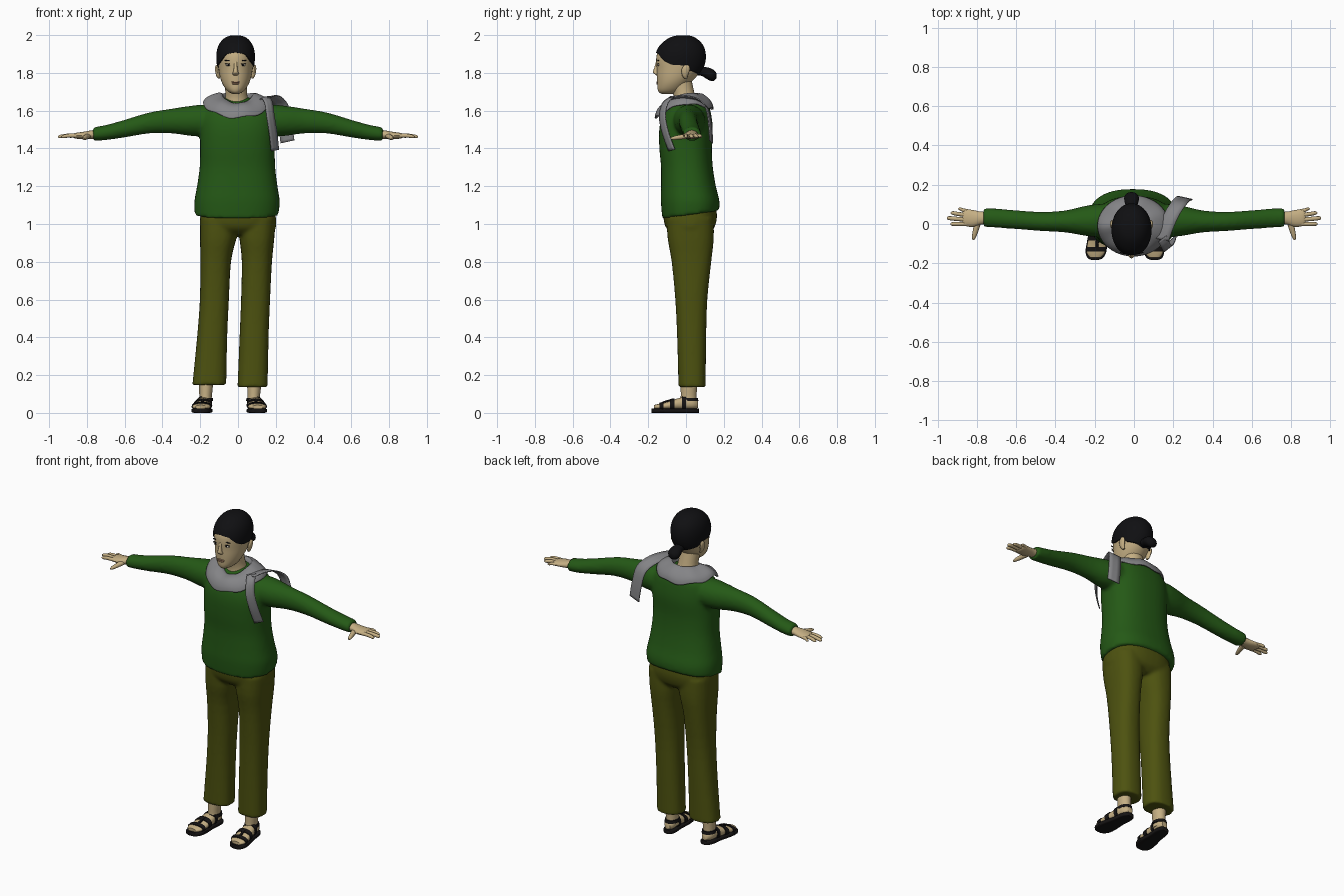
import bpy, bmesh, math
from mathutils import Vector

def material(name, rgb):
    m = bpy.data.materials.new(name)
    m.diffuse_color = (*rgb, 1)
    return m

SKIN = material("skin", (0.56, 0.43, 0.23))
GREEN = material("sweater green", (0.018, 0.10, 0.008))
OLIVE = material("trouser olive", (0.075, 0.085, 0.005))
GREY = material("scarf grey", (0.23, 0.23, 0.24))
BLACK = material("hair black", (0.005, 0.005, 0.006))
SOLE = material("sandal black", (0.008, 0.007, 0.007))
LIP = material("lip", (0.38, 0.22, 0.13))
WHITE = material("eye white", (0.5, 0.47, 0.42))

def densify(rows, k):
    """Catmull-Rom resampling of a table of tuples."""
    out = []
    for i in range(len(rows) - 1):
        a, b, c, d = (rows[max(i - 1, 0)], rows[i], rows[i + 1], rows[min(i + 2, len(rows) - 1)])
        for j in range(k):
            t = j / k
            out.append(tuple(0.5 * (2 * q + (r - p) * t + (2 * p - 5 * q + 4 * r - s) * t * t
                       + (3 * q - p - 3 * r + s) * t ** 3) for p, q, r, s in zip(a, b, c, d)))
    return out + [tuple(rows[-1])]

def lookup(table, key):
    """Linear interpolation in a table sorted by its first column."""
    for a, b in zip(table, table[1:]):
        if key <= b[0]:
            t = max(0, (key - a[0]) / (b[0] - a[0]))
            return [p + (q - p) * t for p, q in zip(a, b)]
    return list(table[-1])

def grid(bm, rows, closed=True, caps=True):
    vs = [[bm.verts.new(p) for p in r] for r in rows]
    n = len(vs[0])
    for a, b in zip(vs, vs[1:]):
        for i in range(n if closed else n - 1):
            j = (i + 1) % n
            bm.faces.new((a[i], a[j], b[j], b[i]))
    if caps:
        bm.faces.new(vs[0])
        bm.faces.new(vs[-1])

def tube(bm, rows, axis="z", n=24, p=2.0, k=3, side=1, caps=True):
    """Loft of superellipse rings (x, y, z, a, b) across the given axis."""
    rings = []
    for x, y, z, a, b in densify(rows, k):
        ring = []
        for i in range(n):
            t = 2 * math.pi * i / n
            c, s = math.cos(t), math.sin(t)
            u = a * math.copysign(abs(c) ** (2 / p), c)
            v = b * math.copysign(abs(s) ** (2 / p), s)
            d = {"z": (u, v, 0), "x": (0, u, v), "y": (u, 0, v)}[axis]
            ring.append(((x + d[0]) * side, y + d[1], z + d[2]))
        rings.append(ring)
    grid(bm, rings, caps=caps)

def finish(name, bm, mat, voxel=0, solid=0, angle=50):
    bmesh.ops.recalc_face_normals(bm, faces=bm.faces)
    me = bpy.data.meshes.new(name)
    bm.to_mesh(me)
    bm.free()
    me.materials.append(mat)
    me.shade_smooth()
    me.set_sharp_from_angle(angle=math.radians(angle))
    ob = bpy.data.objects.new(name, me)
    bpy.context.scene.collection.objects.link(ob)
    if voxel:
        r = ob.modifiers.new("blend", "REMESH")
        r.mode, r.voxel_size, r.use_smooth_shade = "VOXEL", voxel, True
        s = ob.modifiers.new("smooth", "SMOOTH")
        s.factor, s.iterations = 0.5, 4
    if solid:
        s = ob.modifiers.new("thickness", "SOLIDIFY")
        s.thickness, s.offset = solid, 0
    return ob

# Sweater: torso and both sleeves blended together
bm = bmesh.new()
tube(bm, [(-.008, .025, 1.05, .222, .15), (-.005, .022, 1.12, .226, .155), (-.004, .013, 1.2, .213, .145),
          (-.003, .005, 1.3, .2, .137), (-.003, -.002, 1.4, .198, .139), (0, 0, 1.5, .2, .142),
          (0, .005, 1.57, .195, .13), (0, .015, 1.62, .17, .108), (-.005, .02, 1.655, .11, .075),
          (-.005, .015, 1.67, .06, .05)], n=40, p=2.4)
for v in bm.verts:                       # hem rises towards the back
    if v.co.z < 1.12:
        v.co.z += .14 * (v.co.y - .03) * (1.12 - v.co.z) / .07
for side in (1, -1):
    tube(bm, [(.1, .015, 1.54, .085, .085), (.18, .017, 1.547, .085, .085), (.25, .016, 1.546, .076, .08),
              (.35, .013, 1.545, .056, .066), (.47, .013, 1.535, .049, .056), (.6, .022, 1.505, .048, .047),
              (.7, .03, 1.484, .049, .04), (.768, .032, 1.476, .047, .037)], axis="x", side=side)
finish("sweater", bm, GREEN, voxel=.011)

# Trousers: hips and two legs blended together
bm = bmesh.new()
tube(bm, [(0, .022, 1.1, .19, .135), (0, .022, 1.04, .2, .142), (0, .022, .98, .2, .128),
          (0, .024, .945, .18, .09)], n=40, p=2.4)
tube(bm, [(-.1, .022, 1.03, .1, .125), (-.106, .025, .92, .095, .122), (-.118, .029, .8, .081, .105),
          (-.125, .028, .6, .077, .085), (-.137, .03, .4, .08, .077), (-.152, .032, .148, .09, .072)], p=2.4)
tube(bm, [(.1, .022, 1.03, .1, .125), (.1, .025, .92, .092, .122), (.1, .029, .8, .08, .105),
          (.093, .028, .6, .077, .085), (.085, .03, .4, .077, .077), (.077, .032, .136, .08, .072)], p=2.4)
finish("trousers", bm, OLIVE, voxel=.01)

# Hands: palm, four fingers and thumb
for side, word in ((1, "left"), (-1, "right")):
    bm = bmesh.new()
    tube(bm, [(.74, .032, 1.476, .03, .025), (.78, .03, 1.473, .033, .022), (.82, .028, 1.469, .043, .019),
              (.86, .033, 1.467, .043, .015), (.872, .033, 1.467, .036, .009)], axis="x", n=16, side=side)
    for y0, x1, y1, r in ((.066, .895, .077, .009), (.045, .933, .056, .0105), (.022, .953, .03, .011), (0, .935, .0, .0105)):
        tube(bm, [(.845, y0, 1.467, r, r), ((.85 + x1) / 2, (y0 + y1) / 2, 1.468, r, r),
                  (x1 - .01, y1, 1.463, r * .9, r * .85), (x1, y1, 1.462, r * .3, r * .3)], axis="x", n=10, side=side)
    tube(bm, [(.795, .01, 1.466, .018, .014), (.805, -.03, 1.46, .015, .013), (.814, -.065, 1.455, .011, .01),
              (.818, -.082, 1.453, .004, .004)], axis="y", n=10, side=side)
    finish(word + "_hand", bm, SKIN)

# Feet, ankles and sandals
FOOT = [(-.17, .031, .028, .01), (-.145, .033, .047, .015), (-.1, .038, .048, .02), (-.05, .046, .042, .029),
        (0, .052, .037, .034), (.04, .05, .034, .03), (.064, .045, .018, .018)]
for word, hx, tx in (("left", .083, .104), ("right", -.172, -.197)):
    fx = lambda y: hx + (tx - hx) * (.06 - y) / .23
    bm = bmesh.new()
    tube(bm, [(fx(y), y, z, a, b) for y, z, a, b in FOOT], axis="y", n=20, p=2.3)
    tube(bm, [(hx, .012, .04, .036, .045), (hx, .014, .08, .033, .042), (hx + .002, .015, .13, .036, .043),
              (hx + .004, .018, .2, .04, .046)])
    finish(word + "_foot", bm, SKIN)
    bm = bmesh.new()
    tube(bm, [(fx(y), y, .012, a, .012) for y, a in ((-.182, .02), (-.172, .04), (-.14, .053), (-.09, .051),
              (-.03, .042), (.03, .04), (.06, .03), (.07, .016))], axis="y", p=5)
    for y0, y1 in ((-.14, -.118), (-.085, -.06), (-.02, .0)):     # straps over the instep
        tube(bm, [(fx(y), y, z, a + .005, b + .005) for y, z, a, b in (lookup(FOOT, y0), lookup(FOOT, y1))],
             axis="y", p=2.3, k=2)
    tube(bm, [(hx, .016, .062, .041, .05), (hx, .016, .08, .038, .047)], k=1)   # heel strap
    tube(bm, [(fx(-.1), -.125, .053, .008, .007), (fx(-.06), -.065, .071, .008, .007)], axis="y", n=8, k=1)
    finish(word + "_sandal", bm, SOLE, angle=40)

# Head: rows of (z, front y, back y, half width)
HX = -.0125
HEAD = densify([(1.688, -.125, -.06, .012), (1.697, -.142, -.035, .034), (1.715, -.15, -.01, .053),
                (1.745, -.152, .02, .071), (1.78, -.154, .055, .083), (1.82, -.155, .083, .09),
                (1.86, -.158, .096, .094), (1.9, -.154, .098, .095), (1.94, -.134, .086, .085),
                (1.97, -.098, .058, .063), (1.986, -.065, .03, .037), (1.992, -.03, .0, .008)], 3)

def head_point(t, z, grow=0.0):
    _, f, b, w = lookup(HEAD, z)
    cy, ry = (f + b) / 2, (b - f) / 2
    return (HX + (w + grow) * math.sin(t), cy - (ry + grow) * math.cos(t), z + grow * max(0, (z - 1.9) / .09))

bm = bmesh.new()
grid(bm, [[head_point(2 * math.pi * i / 36, h[0]) for i in range(36)] for h in HEAD])
# nose
tube(bm, [(HX, -.148, 1.785, .01, .006), (HX, -.156, 1.796, .017, .013), (HX, -.159, 1.806, .013, .016),
          (HX, -.156, 1.83, .009, .011), (HX, -.153, 1.86, .008, .006)], n=12)
# neck
tube(bm, [(-.008, .0, 1.62, .07, .065), (-.008, -.005, 1.66, .061, .058), (-.01, -.014, 1.7, .057, .057),
          (HX, -.03, 1.76, .06, .06)])
# ears
for s in (1, -1):
    tube(bm, [(HX + s * .088, .0, 1.77, .005, .008), (HX + s * .093, -.005, 1.785, .01, .015),
              (HX + s * .099, -.002, 1.815, .01, .022), (HX + s * .101, .002, 1.835, .007, .016),
              (HX + s * .1, .002, 1.843, .002, .006)], n=12)
finish("head", bm, SKIN)

# Face details: flattened patches lying on the face
def patch(name, x, z, w, h, mat, grow):
    bm = bmesh.new()
    t = math.asin(x / lookup(HEAD, z)[3])
    y = head_point(t, z, grow)[1]
    tube(bm, [(HX + x, y - .003, z, w * .6, h * .6), (HX + x, y, z, w, h), (HX + x, y + .004, z, w, h)],
         axis="y", n=16, k=1)
    finish(name, bm, mat)

for s, word in ((1, "left"), (-1, "right")):
    patch(word + "_eye", s * .038, 1.842, .016, .006, WHITE, .001)
    patch(word + "_iris", s * .038, 1.842, .007, .006, BLACK, .003)
    patch(word + "_eyelid", s * .039, 1.849, .018, .002, BLACK, .002)
    patch(word + "_brow", s * .04, 1.866, .02, .003, BLACK, .001)
patch("upper_lip", 0, 1.751, .025, .0045, LIP, .002)
patch("lower_lip", 0, 1.743, .021, .005, LIP, .002)

# Hair: cap from hairline to crown, plus a low bun
LINE = [(0, 1.908), (.5, 1.9), (.9, 1.862), (1.25, 1.842), (1.7, 1.84), (2.1, 1.812), (math.pi, 1.785)]
bm = bmesh.new()
rows = []
for g, f in [(-.004, 0)] + [(.007, j / 14) for j in range(15)]:
    ring = []
    for i in range(48):
        t = 2 * math.pi * i / 48
        z0 = lookup(LINE, min(t, 2 * math.pi - t))[1]
        ring.append(head_point(t, z0 + (1.992 - z0) * (1 - (1 - f) ** 1.6), g))
    rows.append(ring)
grid(bm, rows, caps=False)
bm.faces.new([v for v in list(bm.verts)[-48:]])
finish("hair", bm, BLACK, angle=60)
bm = bmesh.new()
tube(bm, [(HX, .045, 1.82, .035, .028), (HX, .085, 1.808, .028, .025), (HX, .115, 1.797, .036, .032),
          (HX, .14, 1.788, .036, .032), (HX, .158, 1.785, .02, .018), (HX, .162, 1.785, .004, .004)], axis="y", n=20)
finish("hair_bun", bm, BLACK)

# Scarf collar: (half width, front y, back y, front z, side z, back z)
bm = bmesh.new()
rows = []
COLLAR = densify([(.074, -.07, .06, 1.615, 1.66, 1.66), (.088, -.085, .075, 1.637, 1.69, 1.688),
                  (.13, -.13, .11, 1.625, 1.68, 1.668), (.165, -.155, .135, 1.592, 1.66, 1.638),
                  (.18, -.162, .143, 1.562, 1.638, 1.61)], 3)
for j, (w, f, b, zf, zs, zb) in enumerate(COLLAR):
    u = j / (len(COLLAR) - 1)
    ring = []
    for i in range(48):
        t = 2 * math.pi * i / 48
        c = math.cos(t)
        z = zs + ((zf if c > 0 else zb) - zs) * abs(c) ** 1.3 + .006 * u * math.sin(7 * t)
        ring.append((-.003 + w * math.sin(t), (f + b) / 2 - (b - f) / 2 * c, z))
    rows.append(ring)
grid(bm, rows, caps=False)
finish("scarf_collar", bm, GREY, solid=.007)

# Scarf tails: ribbons swept along a path with a width vector
def ribbon(name, path, width):
    bm = bmesh.new()
    w = Vector(width)
    grid(bm, [[Vector(p) + w * s for s in (-1, -.3, .3, 1)] for p in densify(path, 4)], closed=False, caps=False)
    finish(name, bm, GREY, solid=.006)

ribbon("scarf_front_tail", [(.145, -.075, 1.672), (.162, -.11, 1.64), (.172, -.125, 1.57), (.186, -.108, 1.48),
                            (.196, -.075, 1.39)], (.02, .016, .004))
ribbon("scarf_back_tail", [(.14, -.08, 1.665), (.165, -.01, 1.672), (.198, .06, 1.66), (.232, .11, 1.615),
                           (.25, .128, 1.52), (.262, .132, 1.435)], (.036, -.008, .008))
